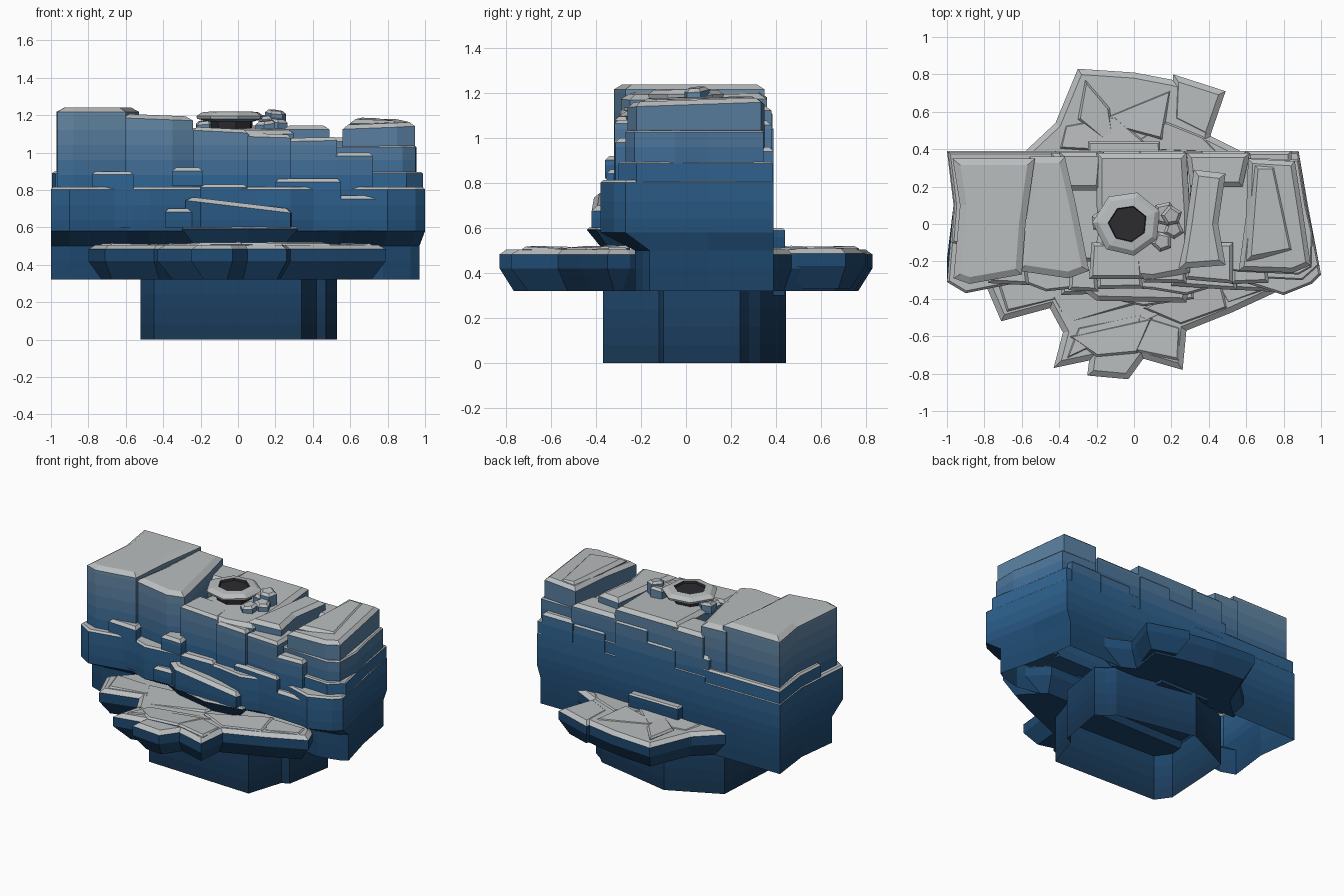
import bpy, bmesh, math, random
from mathutils import Vector

random.seed(4)


def material(name, rgb):
    m = bpy.data.materials.new(name)
    m.diffuse_color = (*rgb, 1)
    return m


# Sides get lighter with height; tops are grey
BAND, NB = 0.08, 16
RAMP = [(0.0, (0.009, 0.036, 0.085)), (0.5, (0.014, 0.072, 0.175)),
        (0.85, (0.03, 0.13, 0.29)), (1.28, (0.16, 0.28, 0.40))]


def ramp(z):
    for (z0, a), (z1, b) in zip(RAMP, RAMP[1:]):
        if z <= z1:
            return [p + (q - p) * (z - z0) / (z1 - z0) for p, q in zip(a, b)]
    return RAMP[-1][1]


BLUES = [material(f"stone_blue_{i}", ramp((i + 0.5) * BAND)) for i in range(NB)]
MATS = BLUES + [material("stone_top", (0.49, 0.51, 0.52)), material("hole_dark", (0.025, 0.025, 0.03))]
TOP, HOLE = NB, NB + 1


def ccw(pts):
    area = sum(a[0] * b[1] - b[0] * a[1] for a, b in zip(pts, pts[1:] + pts[:1]))
    return list(pts) if area > 0 else list(pts)[::-1]


def inset(pts, d):
    out, n = [], len(pts)
    for i in range(n):
        p, a, b = Vector(pts[i]), Vector(pts[i - 1]), Vector(pts[(i + 1) % n])
        e1, e2 = (p - a).normalized(), (b - p).normalized()
        n1, n2 = Vector((-e1.y, e1.x)), Vector((-e2.y, e2.x))
        q = p + (n1 + n2) * d / max(0.5, 1 + n1.dot(n2))
        out.append((q.x, q.y))
    return out


def loft(name, rings, mats, cap_mat, hollow=False):
    """rings: lists of 3D points; mats: material index per strip; hollow leaves the bottom open."""
    bm = bmesh.new()
    rows = [[bm.verts.new(p) for p in r] for r in rings]
    n = len(rows[0])
    for r in range(len(rows) - 1):
        for i in range(n):
            j = (i + 1) % n
            f = bm.faces.new((rows[r][i], rows[r][j], rows[r + 1][j], rows[r + 1][i]))
            f.material_index = mats[r]
    bottom = bm.faces.new(rows[0][::-1])
    bottom.material_index = mats[0]
    bm.faces.new(rows[-1]).material_index = cap_mat
    bmesh.ops.recalc_face_normals(bm, faces=bm.faces)
    if hollow:
        bmesh.ops.delete(bm, geom=[bottom], context='FACES_ONLY')
    me = bpy.data.meshes.new(name)
    bm.to_mesh(me)
    bm.free()
    for m in MATS:
        me.materials.append(m)
    ob = bpy.data.objects.new(name, me)
    bpy.context.collection.objects.link(ob)
    return ob


def rock(name, pts, z0, z1, ch=0.03, slope=(0, 0), under=0, lower=None, hollow=False, top=TOP):
    """Chamfered stone prism with optional sloped top, undercut or lower outline."""
    pts = ccw(pts)
    cx = sum(p[0] for p in pts) / len(pts)
    cy = sum(p[1] for p in pts) / len(pts)
    tilt = lambda q: slope[0] * (q[0] - cx) + slope[1] * (q[1] - cy)
    rings = []
    if under:
        rings.append((inset(pts, under), z0))
        z0 += 0.1
    if lower:
        for z in (0.32, 0.42, 0.5):
            rings.append(([lower(p) for p in pts], z))
    rings.append((pts, z0))
    drop = max([0] + [-tilt(p) for p in pts])
    zs = z1 - min(0.022, ch)
    k = math.ceil(z0 / BAND + 0.01)
    while k * BAND < zs - drop - 0.01:
        rings.append((pts, k * BAND))
        k += 1
    mats = [min(NB - 1, int((z + 0.01) / BAND)) for _, z in rings] + [top]
    r3 = [[(x, y, z) for x, y in r] for r, z in rings]
    for r, z in ((pts, zs), (inset(pts, ch), z1)):
        r3.append([(q[0], q[1], z + tilt(q)) for q in r])
    return loft(name, r3, mats, top, hollow)


def box(name, x0, x1, y0, y1, z0, z1, ch=0.02, slope=(0, 0), skew=0.03):
    """Slightly skewed four-sided stone block."""
    s = lambda: random.uniform(0, skew)
    return rock(name, [(x0, y0 + s()), (x1, y0 + s()), (x1 - s(), y1), (x0 + s(), y1)],
                z0, z1, ch, slope)


# Foot of the rock, open underneath
rock("foot", [(-0.52, -0.24), (-0.45, -0.34), (0.34, -0.37), (0.42, -0.12), (0.47, -0.1),
              (0.53, 0.24), (0.47, 0.28), (0.42, 0.33), (-0.14, 0.445), (-0.49, 0.275)],
     0, 0.36, 0.01, hollow=True, top=4)
box("back_buttress", -0.25, 0.15, 0.2, 0.44, 0.3, 0.6, 0.01)

# Main body, undercut at the front
rock("main_body", [(-1, 0.39), (-0.965, 0.1), (-1, -0.31), (-0.9, -0.37), (-0.6, -0.31),
                   (-0.47, -0.36), (-0.2, -0.33), (0.1, -0.35), (0.28, -0.38), (0.55, -0.3),
                   (0.8, -0.38), (0.95, -0.32), (1, -0.27), (0.93, 0.1), (0.88, 0.39)],
     0.58, 0.815, 0.012, hollow=True,
     lower=lambda p: (p[0] * 0.97 if p[0] > 0 else p[0], p[1] if p[1] > 0 else p[1] * 0.6))

# Ledges at the front and back
rock("front_ledge", [(-0.6, -0.1), (-0.74, -0.25), (-0.8, -0.31), (-0.71, -0.52), (-0.45, -0.45), (-0.38, -0.58),
                     (-0.43, -0.77), (-0.24, -0.73), (-0.25, -0.81), (-0.03, -0.83),
                     (0.05, -0.72), (0.26, -0.78), (0.28, -0.57), (0.53, -0.47),
                     (0.79, -0.35), (0.75, -0.25), (0.6, -0.1)], 0.32, 0.505, 0.03, under=0.06)
rock("back_ledge", [(-0.6, 0.3), (-0.58, 0.39), (-0.42, 0.54), (-0.3, 0.83), (0, 0.81),
                    (0.21, 0.77), (0.45, 0.71), (0.41, 0.47), (0.57, 0.39), (0.55, 0.3)],
     0.32, 0.505, 0.03, under=0.06)
rock("back_ledge_spur", [(0.2, 0.55), (0.21, 0.8), (0.49, 0.71), (0.4, 0.45)],
     0.33, 0.508, 0.03, under=0.05)

# Cracked slabs lying on the ledges
slabs = [
    [(-0.74, -0.28), (-0.68, -0.47), (-0.42, -0.41), (-0.38, -0.28)],
    [(-0.5, -0.28), (-0.36, -0.54), (0.04, -0.42), (0.1, -0.25)],
    [(-0.35, -0.6), (-0.2, -0.71), (0.02, -0.69), (0.1, -0.5)],
    [(-0.36, -0.72), (-0.3, -0.55), (0.2, -0.45)],
    [(0.0, -0.68), (0.24, -0.73), (0.25, -0.55), (0.02, -0.48)],
    [(0.05, -0.45), (0.25, -0.54), (0.5, -0.45), (0.45, -0.25)],
    [(0.4, -0.25), (0.5, -0.43), (0.72, -0.35), (0.7, -0.26)],
    [(-0.4, 0.4), (-0.37, 0.53), (-0.1, 0.58), (0.12, 0.38)],
    [(-0.3, 0.56), (-0.26, 0.77), (-0.13, 0.62), (-0.1, 0.4)],
    [(-0.05, 0.4), (0.17, 0.55), (0.37, 0.47), (0.45, 0.38)],
    [(-0.2, 0.55), (0.2, 0.72), (0.15, 0.45)],
]
for i, s in enumerate(slabs):
    rock(f"ledge_slab_{i}", s, 0.46, 0.511 + 0.003 * (i % 3), 0.012,
         (random.uniform(-0.03, 0.03), random.uniform(-0.06, 0.06)))

# Shoulders around the columns
rock("left_shoulder", [(-0.995, 0.385), (-0.96, 0.1), (-0.975, -0.1), (-0.6, -0.2),
                       (-0.3, -0.2), (-0.25, 0.385)], 0.78, 0.9, 0.012)
rock("right_shoulder", [(0.2, 0.385), (0.88, 0.385), (0.925, 0.1), (0.99, -0.22),
                        (0.9, -0.3), (0.5, -0.28), (0.2, -0.3)], 0.78, 0.895, 0.008)
rock("right_step", [(0.3, 0.36), (0.88, 0.345), (0.92, 0.1), (0.955, -0.05), (0.95, -0.23),
                    (0.88, -0.27), (0.5, -0.25), (0.3, -0.26)], 0.88, 1.035, 0.008)
box("notch_floor", -0.45, 0.3, -0.22, 0.38, 0.78, 0.98)

# Tall columns
rock("left_column", [(-0.97, 0.35), (-0.93, 0.1), (-0.965, -0.29), (-0.88, -0.32),
                     (-0.6, -0.27), (-0.58, 0.0), (-0.53, 0.35)], 0.8, 1.24, 0.035)
rock("left_inner_column", [(-0.56, 0.36), (-0.37, 0.36), (-0.31, 0.1), (-0.24, -0.25),
                           (-0.35, -0.29), (-0.62, -0.25), (-0.58, 0)], 0.8, 1.2, 0.035, (-0.04, 0))
rock("left_back_column", [(-0.4, 0.385), (-0.16, 0.385), (-0.18, 0.18), (-0.36, 0.18)],
     0.8, 1.13, 0.025)
rock("centre_column", [(-0.2, 0.38), (0.28, 0.38), (0.3, 0.05), (0.3, -0.26), (0.1, -0.3),
                       (-0.1, -0.28), (-0.24, -0.26), (-0.19, -0.05), (-0.2, 0.1)],
     0.8, 1.13, 0.03, (0, 0.04))
rock("right_inner_column", [(0.32, 0.29), (0.49, 0.27), (0.45, 0), (0.49, -0.22),
                            (0.24, -0.24), (0.28, 0)], 0.8, 1.145, 0.03)
rock("right_column", [(0.61, 0.35), (0.86, 0.335), (0.905, 0.05), (0.945, -0.22), (0.85, -0.26),
                      (0.56, -0.25), (0.6, 0.05)], 0.8, 1.165, 0.025, (0.04, 0.04))
rock("right_column_cap", [(0.64, 0.32), (0.76, 0.32), (0.86, -0.15), (0.6, -0.2)],
     1.1, 1.18, 0.025, (-0.04, 0.02))
rock("back_right_column", [(0.28, 0.38), (0.62, 0.38), (0.58, 0.2), (0.3, 0.2)], 0.8, 1.08, 0.025)

# Stepped blocks on the front: x0, x1, y0, z0, z1, slope
steps = [
    (-0.78, -0.56, -0.33, 0.6, 0.9, 0),
    (-0.35, -0.19, -0.37, 0.82, 0.92, 0), (-0.24, 0.05, -0.32, 0.6, 1.13, -0.05),
    (0.05, 0.28, -0.33, 0.6, 1.1, -0.03), (0.27, 0.53, -0.32, 0.6, 1.08, 0.02),
    (0.52, 0.72, -0.33, 0.6, 1.0, 0), (0.2, 0.55, -0.36, 0.58, 0.86, 0),
    (0.53, 0.74, -0.37, 0.58, 0.77, 0), (-0.39, -0.21, -0.39, 0.6, 0.7, 0),
    (-0.2, 0.05, -0.35, 0.7, 0.83, 0),
]
for i, (x0, x1, y0, z0, z1, s) in enumerate(steps):
    box(f"front_step_{i}", x0, x1, y0, -0.1, z0, z1, 0.018, (s, 0))
rock("front_slanted_slab", [(-0.28, -0.35), (-0.2, -0.41), (0.28, -0.42), (0.3, -0.3),
                            (-0.2, -0.28)], 0.6, 0.735, 0.025, (-0.12, 0))
rock("front_sill", [(-0.3, -0.36), (0.05, -0.44), (0.32, -0.4), (0.3, -0.2), (-0.3, -0.2)],
     0.49, 0.603, 0.01, under=0.08)

# Stepped blocks on the back
for i, (x0, x1, z1) in enumerate([(-0.2, 0.05, 0.98), (0.0, 0.3, 1.06), (0.35, 0.6, 0.95),
                                  (-0.45, -0.15, 0.86), (0.6, 0.85, 0.96)]):
    box(f"back_step_{i}", x0, x1, 0.1, 0.39, 0.6, z1, 0.018)

# Crater ring on a dark stem, with a dark hole
cx, cy, n = -0.03, 0.0, 7
wob = [random.uniform(0.93, 1.05) for _ in range(n)]
ring = lambda r, z: [(cx + r * w * math.cos(math.tau * i / n + 0.4),
                      cy + r * w * math.sin(math.tau * i / n + 0.4), z) for i, w in enumerate(wob)]
loft("crater_ring", [ring(0.11, 1.08), ring(0.12, 1.165), ring(0.18, 1.18), ring(0.185, 1.195),
                     ring(0.155, 1.215), ring(0.105, 1.22), ring(0.1, 1.205)],
     [HOLE, NB - 1, TOP, TOP, TOP, HOLE], HOLE)

# Loose stones around the crater
for i, (x, y, r, z) in enumerate([(0.17, 0.05, 0.08, 1.2), (0.21, -0.03, 0.06, 1.18),
                                  (0.15, -0.1, 0.06, 1.17), (0.2, 0.04, 0.06, 1.225),
                                  (-0.18, 0.02, 0.06, 1.17)]):
    pts = [(x + r * random.uniform(0.8, 1.1) * math.cos(math.tau * k / 5 + i),
            y + r * random.uniform(0.8, 1.1) * math.sin(math.tau * k / 5 + i)) for k in range(5)]
    rock(f"crater_stone_{i}", pts, 1.1, z, 0.015, (0.1 * (-1) ** i, 0.1))
